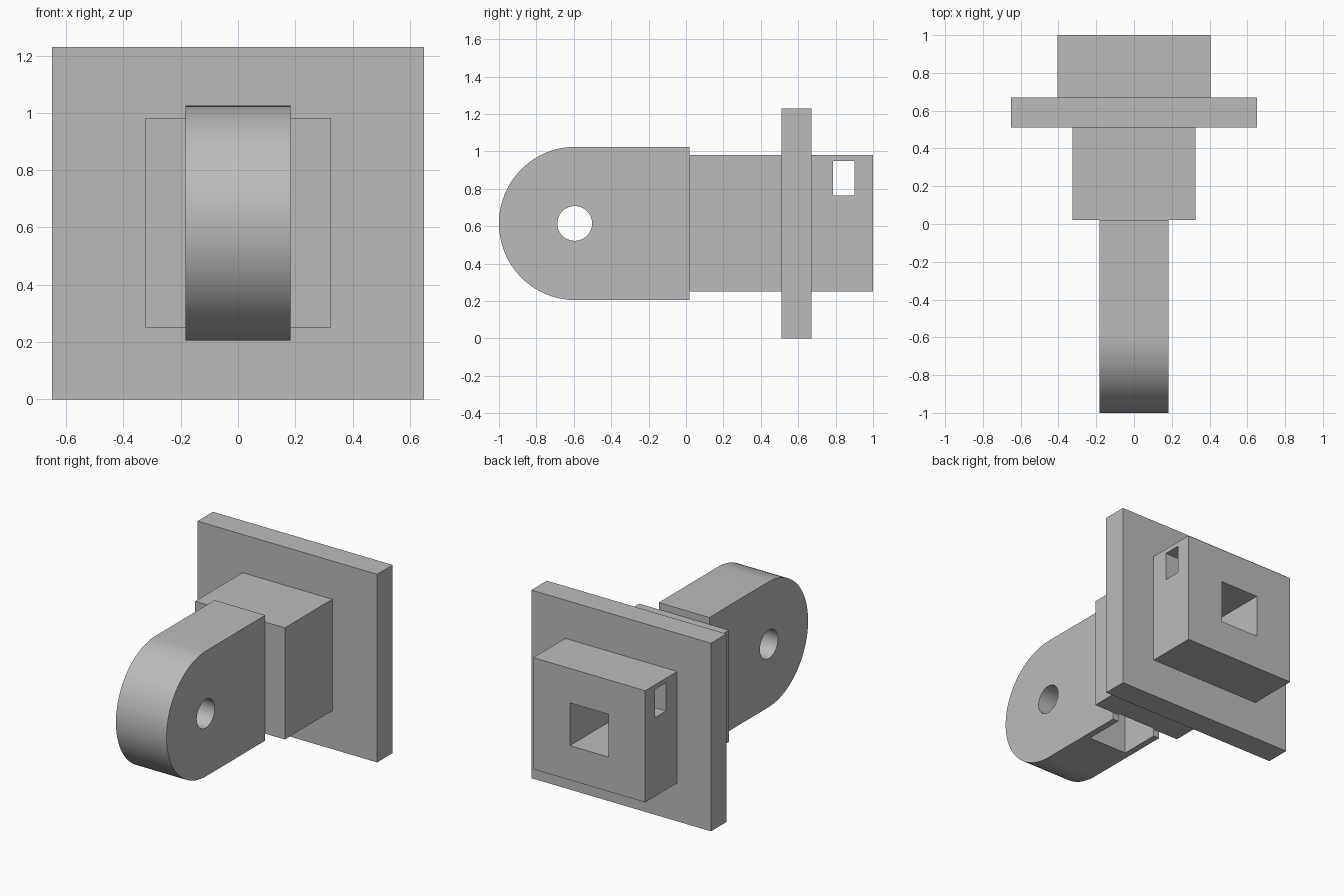
import bpy, bmesh
from math import sin, cos, pi, radians

cube = bpy.data.objects.get("Cube")
if cube:
    bpy.data.objects.remove(cube, do_unlink=True)

grey = bpy.data.materials.new("plain grey")
grey.use_nodes = True
colour = (0.5, 0.5, 0.5, 1)
grey.diffuse_color = colour
grey.node_tree.nodes["Principled BSDF"].inputs["Base Color"].default_value = colour

MID = 0.615  # height of the centre line


def prism(name, profile, half_width):
    """Extrude a (y, z) profile symmetrically along x."""
    bm = bmesh.new()
    face = bm.faces.new([bm.verts.new((-half_width, y, z)) for y, z in profile])
    out = bmesh.ops.extrude_face_region(bm, geom=[face])
    verts = [v for v in out["geom"] if isinstance(v, bmesh.types.BMVert)]
    bmesh.ops.translate(bm, verts=verts, vec=(2 * half_width, 0, 0))
    bmesh.ops.recalc_face_normals(bm, faces=bm.faces)
    mesh = bpy.data.meshes.new(name)
    bm.to_mesh(mesh)
    bm.free()
    mesh.materials.append(grey)
    obj = bpy.data.objects.new(name, mesh)
    bpy.context.collection.objects.link(obj)
    return obj


def rect(y0, y1, z0, z1):
    return [(y0, z0), (y1, z0), (y1, z1), (y0, z1)]


def arc(y, radius, start, end, steps):
    angles = [start + (end - start) * i / steps for i in range(steps + 1)]
    return [(y + radius * cos(a), MID + radius * sin(a)) for a in angles]


# Solid parts
R = 0.41
lug = prism("rounded_lug", [(0.02, MID - R), (0.02, MID + R)]
            + arc(-1 + R, R, pi / 2, 3 * pi / 2, 48), 0.183)
neck = prism("neck_block", rect(0.02, 0.51, 0.25, 0.98), 0.325)
plate = prism("flange_plate", rect(0.51, 0.67, 0, 1.23), 0.65)
rear = prism("rear_block", rect(0.67, 1, 0.25, 0.98), 0.405)

# Cutters: pin hole, side slot and the square duct that turns downwards
pin = prism("pin_hole_cutter", arc(-0.595, 0.093, 0, 2 * pi, 48)[:-1], 0.5)
slot = prism("side_slot_cutter", rect(0.785, 0.9, 0.765, 0.95), 0.6)
H = 0.14
duct = prism("duct_cutter", [(1.2, MID + H), (-0.25, MID + H), (-0.25, -0.2),
                             (0.03, -0.2), (0.03, MID - H), (1.2, MID - H)], H)

for part, cutters in ((lug, (pin, duct)), (neck, (duct,)),
                      (plate, (duct,)), (rear, (slot, duct))):
    for cutter in cutters:
        mod = part.modifiers.new(cutter.name, "BOOLEAN")
        mod.operation = "DIFFERENCE"
        mod.solver = "EXACT"
        mod.object = cutter

# Bake the cuts, then drop the cutters
graph = bpy.context.evaluated_depsgraph_get()
for part in (lug, neck, plate, rear):
    mesh = bpy.data.meshes.new_from_object(part.evaluated_get(graph))
    part.modifiers.clear()
    part.data = mesh
for cutter in (pin, slot, duct):
    bpy.data.objects.remove(cutter, do_unlink=True)

# Smooth rounded end and pin hole, sharp edges elsewhere
bpy.ops.object.select_all(action="DESELECT")
lug.select_set(True)
bpy.context.view_layer.objects.active = lug
bpy.ops.object.shade_smooth_by_angle(angle=radians(30))
